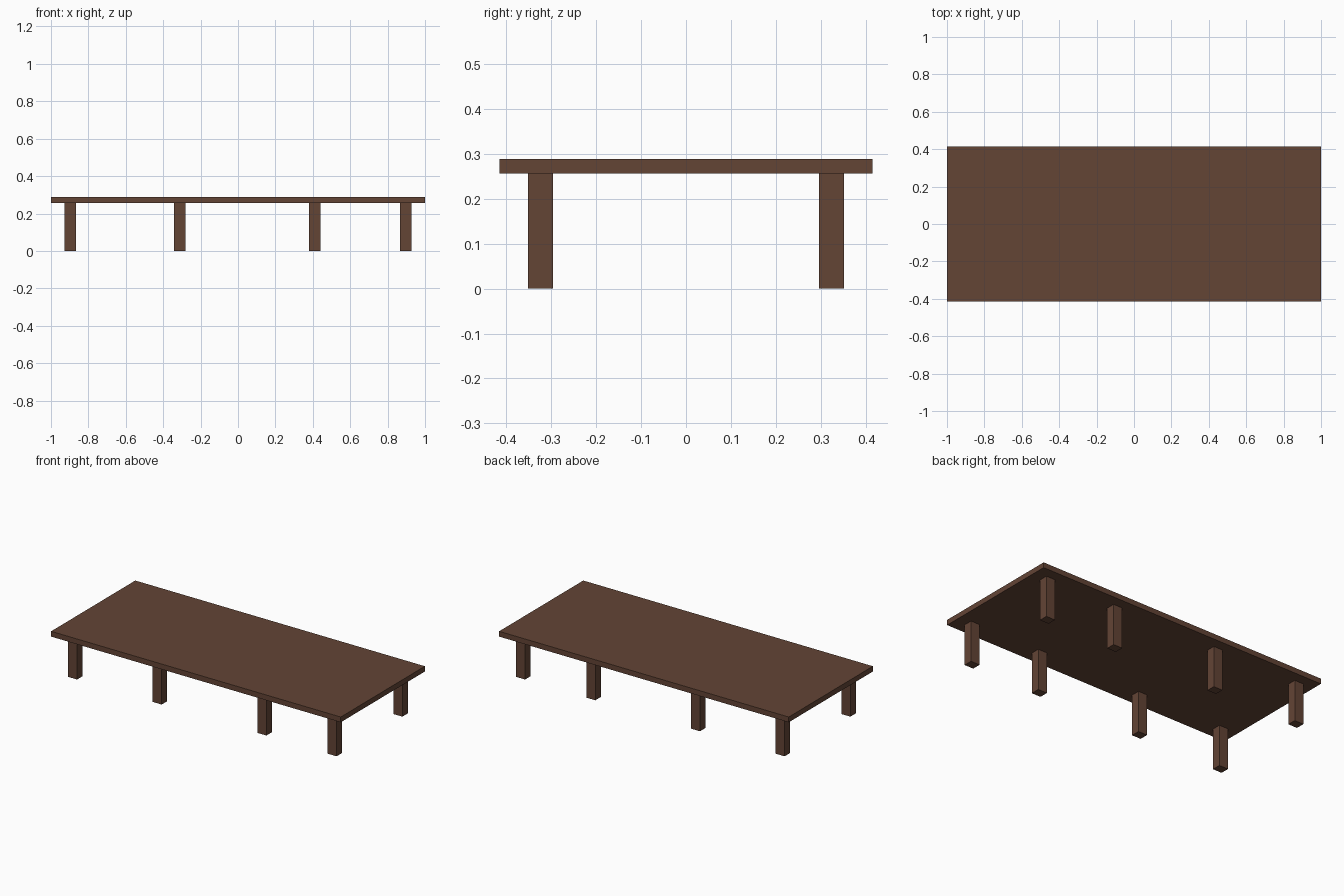
import bpy

if "Cube" in bpy.data.objects:
    bpy.data.objects.remove(bpy.data.objects["Cube"])

# Dark brown wood
wood = bpy.data.materials.new("dark_wood")
wood.diffuse_color = (0.125, 0.058, 0.036, 1)
wood.use_nodes = True
wood.node_tree.nodes["Principled BSDF"].inputs["Base Color"].default_value = wood.diffuse_color


def box(name, center, size):
    bpy.ops.mesh.primitive_cube_add(size=1, location=center)
    obj = bpy.context.object
    obj.name = name
    obj.scale = size
    bpy.ops.object.transform_apply(location=False, rotation=False, scale=True)
    obj.data.materials.append(wood)
    return obj


HEIGHT, THICK = 0.289, 0.033
LEG_H = HEIGHT - THICK

# Table top
box("table_top", (0, 0, HEIGHT - THICK / 2), (2, 0.83, THICK))

# Four unevenly spaced pairs of legs
for i, x in enumerate((-0.896, -0.312, 0.411, 0.896), 1):
    for side, y in (("front", -0.324), ("back", 0.324)):
        box(f"{side}_leg_{i}", (x, y, LEG_H / 2), (0.062, 0.055, LEG_H))
